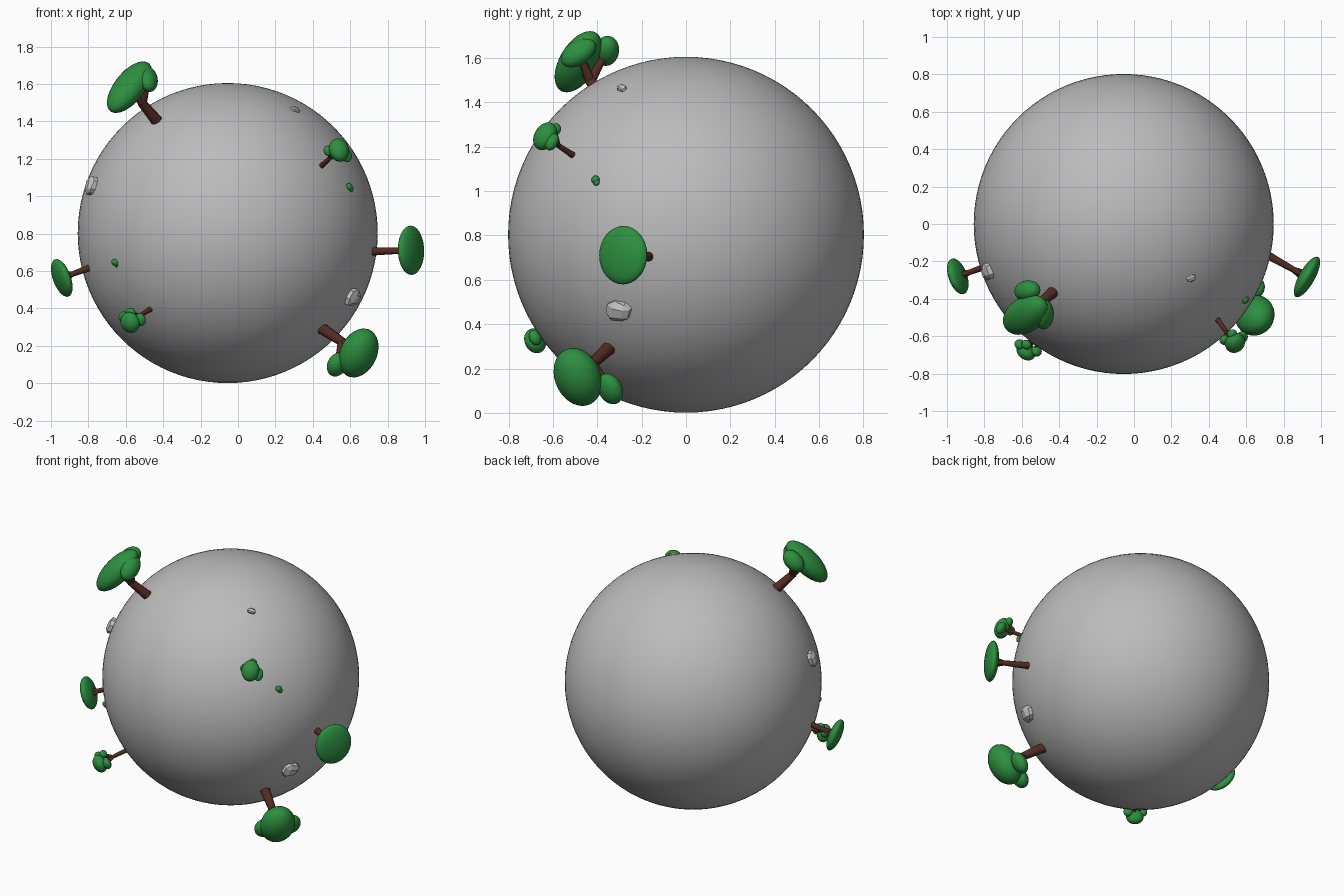
import bpy, bmesh, random
from mathutils import Vector, Matrix

if "Cube" in bpy.data.objects:
    bpy.data.objects.remove(bpy.data.objects["Cube"])

random.seed(4)
V = Vector
CENTRE = V((-0.055, 0, 0.803))


def material(name, rgb):
    m = bpy.data.materials.new(name)
    m.diffuse_color = (*rgb, 1)
    m.use_nodes = True
    m.node_tree.nodes["Principled BSDF"].inputs["Base Color"].default_value = m.diffuse_color
    return m


GREY = material("planet grey", (0.50, 0.50, 0.50))
STONE = material("stone grey", (0.56, 0.56, 0.56))
GREEN = material("leaf green", (0.026, 0.275, 0.05))
BROWN = material("bark brown", (0.085, 0.024, 0.016))


def finish(bm, name, mat, smooth=True):
    me = bpy.data.meshes.new(name)
    bm.normal_update()
    bm.to_mesh(me)
    bm.free()
    me.materials.append(mat)
    ob = bpy.data.objects.new(name, me)
    bpy.context.collection.objects.link(ob)
    for p in me.polygons:
        p.use_smooth = smooth
    if smooth:
        bpy.ops.object.select_all(action='DESELECT')
        bpy.context.view_layer.objects.active = ob
        ob.select_set(True)
        bpy.ops.object.shade_smooth_by_angle(angle=0.8)
    return ob


def frame(centre, n, u, radii):
    """Matrix with axes u, w, n scaled by radii and placed at centre."""
    n = V(n).normalized()
    u = V(u)
    u = (u - n * u.dot(n)).normalized()
    w = n.cross(u)
    rot = Matrix((u, w, n)).transposed().to_4x4()
    return Matrix.Translation(centre) @ rot @ Matrix.Diagonal((*radii, 1))


def foliage(name, n, blobs):
    bm = bmesh.new()
    for c, u, radii in blobs:
        bmesh.ops.create_uvsphere(bm, u_segments=32, v_segments=18, radius=1,
                                  matrix=frame(V(c), n, u, radii))
    finish(bm, name, GREEN)


def limb(bm, a, b, r1, r2):
    a, b = V(a), V(b)
    d = b - a
    m = Matrix.Translation((a + b) / 2) @ d.to_track_quat('Z', 'Y').to_matrix().to_4x4()
    bmesh.ops.create_cone(bm, cap_ends=True, segments=14, radius1=r1, radius2=r2,
                          depth=d.length, matrix=m)


def tree(name, base, tip, blobs, r, fork):
    """Trunk from base towards tip, forking to every blob."""
    base, tip = V(base), V(tip)
    n = (tip - base).normalized()
    split = base.lerp(tip, fork)
    bm = bmesh.new()
    limb(bm, base - n * 0.02, split + n * r * 0.3, r, r * 0.75)
    targets = [V(b[0]) for b in blobs]
    if len(blobs) == 1:      # flat crowns sit on a small three-way fork
        u, w = frame(tip, n, (0, 0, 1), (1, 1, 1)).to_3x3().col[:2]
        targets = [tip + u * 0.03, tip - u * 0.02 + w * 0.025, tip - u * 0.02 - w * 0.025]
    for t in targets:
        limb(bm, split, t, r * 0.7, r * 0.45)
    finish(bm, name + "_trunk", BROWN)
    foliage(name + "_foliage", n, blobs)


# Planet
bm = bmesh.new()
bmesh.ops.create_uvsphere(bm, u_segments=96, v_segments=48, radius=0.802,
                          matrix=Matrix.Translation(CENTRE))
finish(bm, "planet", GREY)

# Large trees with three crowns
tree("upper_left_large_tree", (-0.44, -0.37, 1.41), (-0.58, -0.49, 1.58), [
    ((-0.58, -0.485, 1.583), (0.69, 0.51, 0.51), (0.175, 0.095, 0.075)),
    ((-0.57, -0.357, 1.632), (0.8, 0.2, 0.5), (0.08, 0.055, 0.055)),
    ((-0.48, -0.485, 1.625), (0, 0.8, 0.55), (0.088, 0.048, 0.058)),
], 0.032, 0.5)
tree("lower_right_large_tree", (0.46, -0.355, 0.285), (0.65, -0.49, 0.16), [
    ((0.645, -0.488, 0.162), (0.36, -0.3, 0.86), (0.14, 0.11, 0.093)),
    ((0.53, -0.475, 0.10), (0.1, -0.2, 0.9), (0.068, 0.06, 0.048)),
    ((0.645, -0.342, 0.108), (0.1, -0.2, 0.9), (0.075, 0.06, 0.045)),
], 0.032, 0.5)

# Trees with one flat crown
tree("right_flat_tree", (0.73, -0.175, 0.705), (0.925, -0.285, 0.71),
     [((0.925, -0.283, 0.711), (0, 0, 1), (0.132, 0.122, 0.042))], 0.022, 0.62)
tree("left_flat_tree", (-0.80, -0.23, 0.615), (-0.942, -0.28, 0.563),
     [((-0.942, -0.28, 0.563), (0, 0, 1), (0.106, 0.1, 0.038))], 0.019, 0.58)

# Small trees with clustered crowns
tree("upper_right_small_tree", (0.45, -0.515, 1.165), (0.535, -0.635, 1.245), [
    ((0.54, -0.635, 1.247), (0, 0.3, 1), (0.067, 0.056, 0.046)),
    ((0.485, -0.62, 1.243), (0, 0, 1), (0.03, 0.028, 0.024)),
    ((0.577, -0.605, 1.222), (0, 0, 1), (0.042, 0.032, 0.026)),
    ((0.525, -0.59, 1.277), (0, 0, 1), (0.03, 0.028, 0.024)),
], 0.015, 0.5)
tree("lower_left_small_tree", (-0.47, -0.55, 0.395), (-0.575, -0.68, 0.33), [
    ((-0.577, -0.68, 0.325), (0.3, 0, 1), (0.058, 0.056, 0.042)),
    ((-0.522, -0.68, 0.34), (0, 0, 1), (0.036, 0.03, 0.026)),
    ((-0.61, -0.645, 0.352), (0, 0, 1), (0.032, 0.03, 0.026)),
    ((-0.575, -0.645, 0.378), (0, 0, 1), (0.026, 0.028, 0.024)),
], 0.015, 0.5)

# Tiny bushes
for side, p in (("right", (0.596, -0.408, 1.047)), ("left", (-0.655, -0.508, 0.642))):
    p = V(p)
    foliage(side + "_bush", p - CENTRE, [
        (p + V(o), (0, 0, 1), (r, r, r * 0.8))
        for o, r in (((0, 0, 0.004), 0.019), ((0.008, 0.004, -0.008), 0.015),
                     ((-0.01, 0, 0.006), 0.014))])

# Faceted rocks: chamfered cubes with slightly shifted corners
for name, p, radii in (("top_rock", (0.305, -0.29, 1.463), (0.017, 0.025, 0.016)),
                       ("left_rock", (-0.78, -0.255, 1.055), (0.047, 0.044, 0.03)),
                       ("right_rock", (0.612, -0.30, 0.46), (0.047, 0.052, 0.032))):
    bm = bmesh.new()
    bmesh.ops.create_cube(bm, size=2)
    bmesh.ops.bevel(bm, geom=bm.edges[:], offset=0.5, segments=1, affect='EDGES')
    for v in bm.verts:
        v.co += V([random.uniform(-0.12, 0.12) for _ in range(3)])
    bm.transform(frame(V(p), V(p) - CENTRE, (0.2, 0.2, 1), radii))
    finish(bm, name, STONE, smooth=False)
